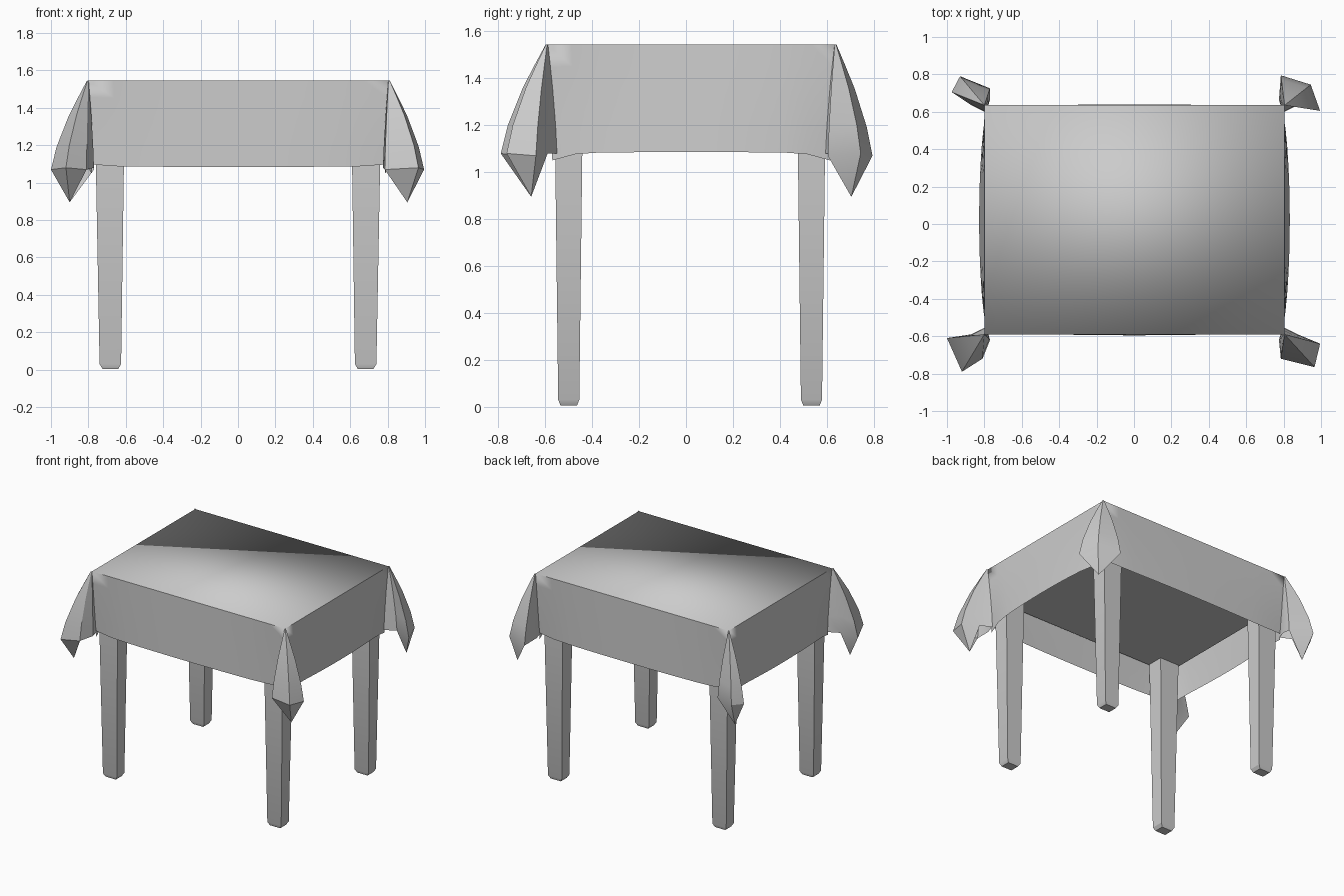
import bpy, bmesh, math
from mathutils import Vector

cube = bpy.data.objects.get("Cube")
if cube:
    bpy.data.objects.remove(cube, do_unlink=True)

grey = bpy.data.materials.new("plain_grey")
grey.use_nodes = True
grey.diffuse_color = (0.6, 0.6, 0.6, 1)
bsdf = next(n for n in grey.node_tree.nodes if n.type == 'BSDF_PRINCIPLED')
bsdf.inputs["Base Color"].default_value = (0.6, 0.6, 0.6, 1)

TOP, HEM = 1.545, 1.085
X0, X1, Y0, Y1 = -0.8, 0.805, -0.59, 0.635


def finish(name, bm, angle=30):
    bmesh.ops.remove_doubles(bm, verts=bm.verts, dist=0.0005)
    bmesh.ops.recalc_face_normals(bm, faces=bm.faces)
    mesh = bpy.data.meshes.new(name)
    bm.to_mesh(mesh)
    bm.free()
    mesh.materials.append(grey)
    obj = bpy.data.objects.new(name, mesh)
    bpy.context.collection.objects.link(obj)
    bpy.ops.object.select_all(action='DESELECT')
    obj.select_set(True)
    bpy.context.view_layer.objects.active = obj
    bpy.ops.object.shade_smooth_by_angle(angle=math.radians(angle))
    return obj


def loft(bm, rings, cap=True):
    """Skin a stack of closed rings; returns the rings as vertices."""
    rows = [[bm.verts.new(p) for p in ring] for ring in rings]
    for a, b in zip(rows, rows[1:]):
        for i in range(len(a)):
            j = (i + 1) % len(a)
            bm.faces.new((a[i], a[j], b[j], b[i]))
    if cap:
        bm.faces.new(rows[0])
        bm.faces.new(rows[-1])
    return rows


def rect(x0, x1, y0, y1, z):
    return [(x0, y0, z), (x1, y0, z), (x1, y1, z), (x0, y1, z)]


# Table body hidden under the cloth
bm = bmesh.new()
loft(bm, [rect(-0.775, 0.78, -0.565, 0.61, z) for z in (1.31, 1.535)])
finish("table_body", bm)

# Tapered legs with a small chamfer at the foot
for side, sx in (("left", 1), ("right", -1)):
    for end, sy, yc in (("front", -1, 0.5), ("back", 1, 0.535)):
        bm = bmesh.new()
        rings = []
        for z, xi, xo, w in ((0.005, 0.64, 0.725, 0.035), (0.03, 0.625, 0.74, 0.045),
                             (1.1, 0.61, 0.76, 0.058), (1.33, 0.605, 0.765, 0.06)):
            a, b = sorted((sx * xi, sx * xo))
            rings.append(rect(a, b, sy * yc - w, sy * yc + w, z))
        loft(bm, rings)
        finish(f"{end}_{side}_leg", bm)

# Tablecloth: flat top and four hanging panels
bm = bmesh.new()
corners = [Vector((X0, Y0)), Vector((X1, Y0)), Vector((X1, Y1)), Vector((X0, Y1))]
bm.faces.new([bm.verts.new((c.x, c.y, TOP)) for c in corners])
COLS, ROWS = 12, 5
for k in range(4):
    a, b = corners[k], corners[(k + 1) % 4]
    along = (b - a).normalized()
    out = Vector((along.y, -along.x))
    bulge, dip = ((0.005, -0.012), (0.028, 0.035))[k % 2]
    grid = []
    for r in range(ROWS + 1):
        v = r / ROWS
        row = []
        for c in range(COLS + 1):
            u = c / COLS
            mid = math.sin(math.pi * u) ** 0.5 if 0 < c < COLS else 0
            p = a.lerp(b, u) + out * v * (bulge * mid - 0.02 * (1 - mid))
            p += along * v * 0.02 * (1 - 2 * u)
            z = TOP + (HEM - dip * abs(2 * u - 1) ** 8 - TOP) * v
            row.append(bm.verts.new((p.x, p.y, z)))
        grid.append(row)
    for r in range(ROWS):
        for c in range(COLS):
            bm.faces.new((grid[r][c], grid[r + 1][c],
                          grid[r + 1][c + 1], grid[r][c + 1]))
finish("tablecloth", bm)

# Flared folds of cloth hanging at the corners, each open underneath.
# Each has three outward offsets: side fold, outer fold, end fold.
folds = {
    "front_left_fold": (X1, Y0, 1, -1, ((.19, .05), (.16, .175), (-.02, .13))),
    "front_right_fold": (X0, Y0, -1, -1, ((.2, .02), (.12, .2), (.01, .13))),
    "back_right_fold": (X0, Y1, -1, 1, ((.175, .07), (.13, .155), (-.03, .09))),
    "back_left_fold": (X1, Y1, 1, 1, ((.19, -.03), (.14, .11), (-.02, .16))),
}
for name, (cx, cy, sx, sy, offsets) in folds.items():
    bm = bmesh.new()
    side, outer, end = offsets
    section = [(-0.01, -0.04), (0.07, 0.0), side, outer, end, (-0.03, 0.03)]
    drops = (0.0, 0.0, 0.01, 0.0, 0.01, 0.0)
    rings = []
    for z, s in ((TOP, 0.04), (1.46, 0.27), (1.36, 0.53), (1.2, 0.85), (1.08, 1.0)):
        rings.append([(cx + sx * u * s, cy + sy * v * s, z - d * s)
                      for (u, v), d in zip(section, drops)])
    rows = loft(bm, rings, cap=False)
    bm.faces.new(rows[0])
    # Cloth tip tucked in below the outer fold
    low = rows[-1]
    tip = bm.verts.new((cx + sx * 0.1, cy + sy * 0.07, 0.895))
    for i in (2, 3):
        bm.faces.new((low[i], low[i + 1], tip))
    bm.faces.new((low[1], low[2], tip))
    finish(name, bm)
